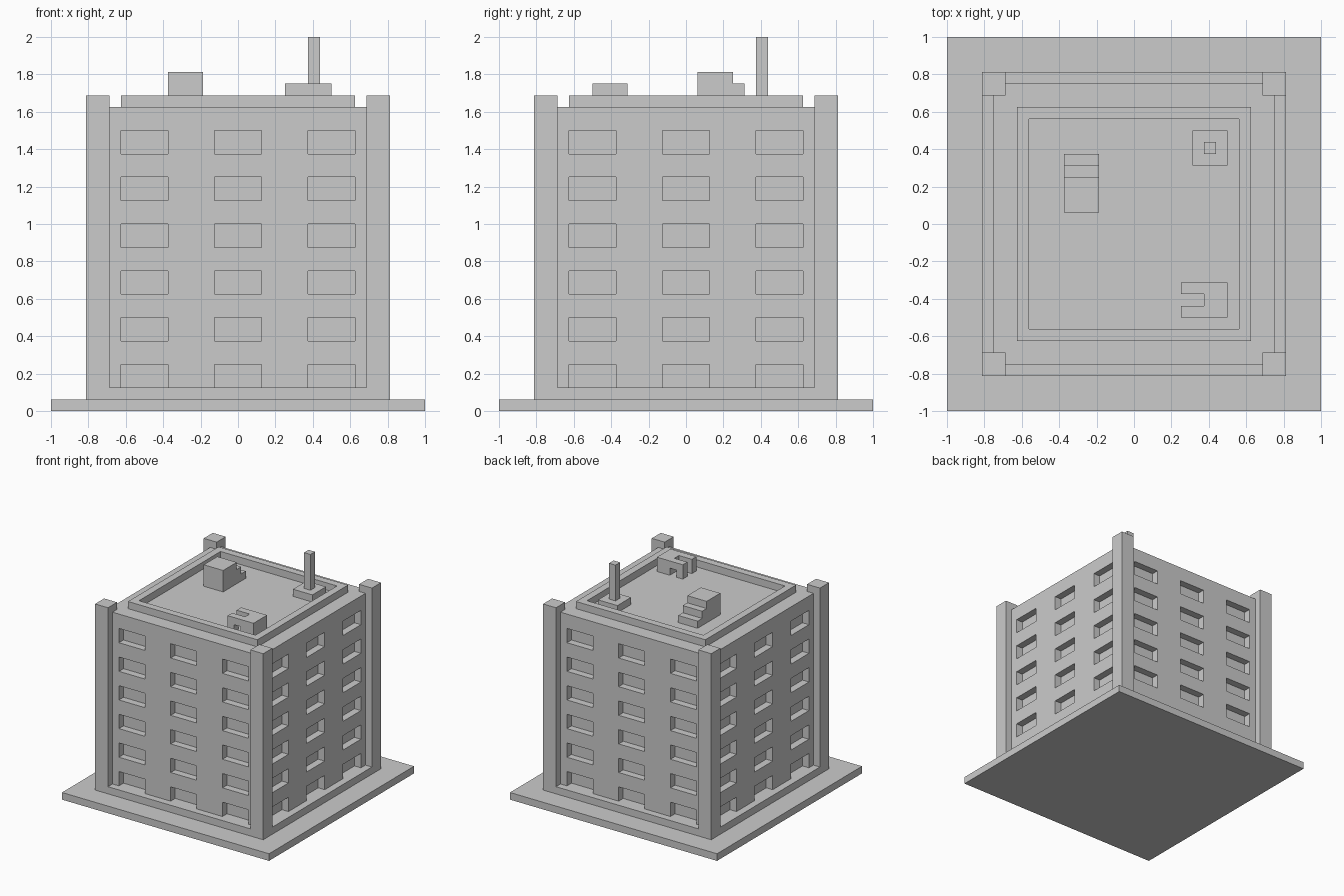
import bpy, bmesh

if "Cube" in bpy.data.objects:
    bpy.data.objects.remove(bpy.data.objects["Cube"])

U = 1 / 16  # the model sits on a 1/16 unit grid


def boxes(name, spans):
    """One object from boxes given as (x0, x1, y0, y1, z0, z1) in grid units."""
    bm = bmesh.new()
    for x0, x1, y0, y1, z0, z1 in spans:
        geo = bmesh.ops.create_cube(bm, size=1)
        for v in geo["verts"]:
            v.co.x = (x1 if v.co.x > 0 else x0) * U
            v.co.y = (y1 if v.co.y > 0 else y0) * U
            v.co.z = (z1 if v.co.z > 0 else z0) * U
    return finish(name, bm)


def finish(name, bm):
    mesh = bpy.data.meshes.new(name)
    bmesh.ops.recalc_face_normals(bm, faces=bm.faces)
    bm.to_mesh(mesh)
    bm.free()
    ob = bpy.data.objects.new(name, mesh)
    bpy.context.collection.objects.link(ob)
    return ob


def cut(ob, spans):
    """Subtract boxes from an object and discard the cutter."""
    cutter = boxes("cutter", spans)
    cutter.hide_render = True
    mod = ob.modifiers.new("cut", "BOOLEAN")
    mod.operation = "DIFFERENCE"
    mod.solver = "EXACT"
    mod.object = cutter
    bpy.context.view_layer.objects.active = ob
    bpy.ops.object.modifier_apply(modifier=mod.name)
    bpy.data.objects.remove(cutter)


# Ground slab and plinth
boxes("ground_slab", [(-16, 16, -16, 16, 0, 1)])
boxes("plinth", [(-13, 13, -13, 13, 1, 2)])

# Corner pillars
for i, (sx, sy) in enumerate([(-1, -1), (1, -1), (1, 1), (-1, 1)]):
    xs, ys = sorted((11 * sx, 13 * sx)), sorted((11 * sy, 13 * sy))
    boxes(f"corner_pillar_{i + 1}", [(*xs, *ys, 1, 27)])

# Walls with six floors of three recessed windows per side
walls = boxes("walls", [(-12, 12, -12, 12, 2, 26)])
windows = []
for floor in range(6):
    z0, z1 = 2 + 4 * floor, 4 + 4 * floor
    if floor == 0:
        z0 -= 0.5  # ground floor openings run down to the plinth
    for c in (-8, 0, 8):
        for d0, d1 in ((-13, -11), (11, 13)):
            windows.append((c - 2, c + 2, d0, d1, z0, z1))
            windows.append((d0, d1, c - 2, c + 2, z0, z1))
cut(walls, windows)

# Roof parapet ring
parapet = boxes("roof_parapet", [(-10, 10, -10, 10, 26, 27)])
cut(parapet, [(-9, 9, -9, 9, 25, 28)])

# Stair housing: stepped side profile extruded along x
profile = [(1, 26), (6, 26), (6, 27), (5, 27), (5, 28), (4, 28), (4, 29), (1, 29)]
bm = bmesh.new()
face = bm.faces.new([bm.verts.new((-6 * U, y * U, z * U)) for y, z in profile])
ext = bmesh.ops.extrude_face_region(bm, geom=[face])
bmesh.ops.translate(bm, vec=(3 * U, 0, 0),
                    verts=[g for g in ext["geom"] if isinstance(g, bmesh.types.BMVert)])
finish("stair_housing", bm)

# Antenna on its base
boxes("antenna_base", [(5, 8, 5, 8, 26, 27)])
boxes("antenna_mast", [(6, 7, 6, 7, 27, 32)])

# Vent unit: block with two bent pipes coming out of it
vent = boxes("roof_vent", [(4, 8, -8, -5, 26, 28)])
cut(vent, [(3, 6, -7, -6, 25, 29)])
cut(vent, [(5, 6, -9, -4, 25, 27)])
